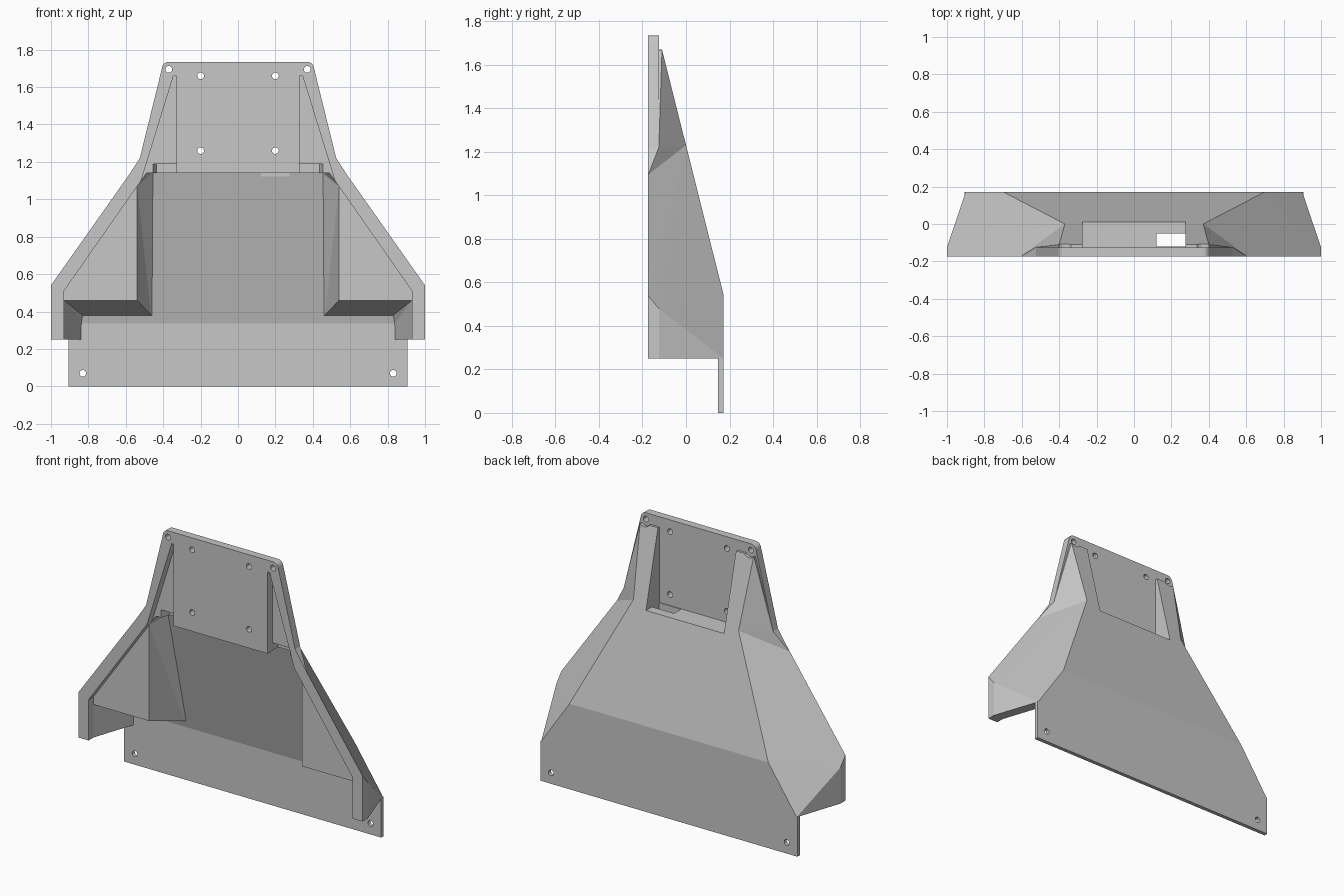
import bpy, bmesh, math
from mathutils import Matrix

cube = bpy.data.objects.get("Cube")
if cube:
    bpy.data.objects.remove(cube, do_unlink=True)

GREY = (0.57, 0.57, 0.57, 1)
mat = bpy.data.materials.new("light_grey_plastic")
mat.use_nodes = True
mat.diffuse_color = GREY
mat.node_tree.nodes["Principled BSDF"].inputs["Base Color"].default_value = GREY

FRONT, REAR = -0.175, 0.172   # depth limits
PLATE = -0.125                # rear of the front plate
WALL = 0.147                  # inner face of the vertical rear wall
BEVEL = -0.052                # depth where the inner bevels end
SHELF = 1.14                  # underside of the shelf


def add(name, bm):
    bmesh.ops.recalc_face_normals(bm, faces=bm.faces)
    mesh = bpy.data.meshes.new(name)
    bm.to_mesh(mesh)
    bm.free()
    mesh.materials.append(mat)
    ob = bpy.data.objects.new(name, mesh)
    bpy.context.scene.collection.objects.link(ob)
    return ob


def hull(name, points, sides=(1, -1)):
    """Convex solid; by default symmetric about x = 0."""
    bm = bmesh.new()
    for x, y, z in points:
        for s in sides:
            bm.verts.new((x * s, y, z))
    res = bmesh.ops.convex_hull(bm, input=bm.verts)
    junk = {v for v in res["geom_interior"] + res["geom_unused"]
            if isinstance(v, bmesh.types.BMVert)}
    bmesh.ops.delete(bm, geom=list(junk), context="VERTS")
    bmesh.ops.dissolve_limit(bm, angle_limit=0.01, verts=bm.verts, edges=bm.edges)
    return add(name, bm)


def box(name, x0, x1, y0, y1, z0, z1):
    return hull(name, [(x, y, z) for x in (x0, x1) for y in (y0, y1)
                       for z in (z0, z1)], sides=(1,))


def rod(x, z, r, y0, y1):
    """Cylinder along y."""
    bm = bmesh.new()
    bmesh.ops.create_cone(bm, cap_ends=True, segments=20, radius1=r, radius2=r,
                          depth=y1 - y0,
                          matrix=Matrix.Translation((x, (y0 + y1) / 2, z))
                          @ Matrix.Rotation(math.pi / 2, 4, "X"))
    return add("hole_cutter", bm)


def combine(target, tool, op="DIFFERENCE"):
    mod = target.modifiers.new("bool", "BOOLEAN")
    mod.operation, mod.solver, mod.object = op, "EXACT", tool
    bpy.context.view_layer.update()
    deps = bpy.context.evaluated_depsgraph_get()
    mesh = bpy.data.meshes.new_from_object(target.evaluated_get(deps))
    target.modifiers.clear()
    target.data = mesh
    bpy.data.objects.remove(tool, do_unlink=True)


def slope(z):
    """Depth of the sloping rear face at height z."""
    return (1.23 - z) / 3.99


def inner(z):
    """Depth of the inside of the sloping wall."""
    return slope(z) - .077


# Flared lower body
housing = hull("housing", [
    (1, FRONT, .25), (1, PLATE, .25), (1, FRONT, .54), (1, PLATE, .48),
    (.9, REAR, .25), (.7, REAR, .545), (.37, 0, 1.23), (.52, FRONT, 1.22)])

# Shoulder joining the flanks to the upper body
combine(housing, hull("shoulder", [
    (.61, FRONT, 1.09), (.525, FRONT, 1.22), (.525, PLATE, 1.22),
    (.37, 0, 1.23), (.3, FRONT, 1.1), (.3, 0, 1.1)]), "UNION")

# Tapered upper body behind the plate
combine(housing, hull("upper_body", [
    (.3, slope(1.1), 1.1), (.37, 0, 1.23), (.525, PLATE, 1.22),
    (.525, -.15, 1.22), (.40, PLATE, 1.67), (.40, slope(1.67), 1.67),
    (.3, -.15, 1.67)]), "UNION")

# Front plate with rounded top corners
outline = [(.5, 1.15), (.525, 1.22)]
for i in range(7):
    a = math.radians(10 + 80 * i / 6)
    outline.append((.37 + .036 * math.cos(a), 1.699 + .036 * math.sin(a)))
combine(housing, hull("plate", [(x, y, z) for x, z in outline
                                for y in (FRONT, PLATE)]), "UNION")

# Shallow recess inside the rim, leaving the central panel
combine(housing, hull("recess", [(x, y, z) for y in (-.3, PLATE) for x, z in
                                 ((.93, .1), (.93, .51), (.49, SHELF))]))
for s in (1, -1):
    combine(housing, hull("upper_recess", [
        (x, y, z) for y in (-.3, PLATE) for x, z in
        ((.33, 1.1), (.518, 1.1), (.455, 1.19), (.345, 1.66), (.33, 1.66))],
        sides=(s,)))

# Central channel, bevelled at the front of its side walls
combine(housing, hull("channel", [
    (.54, PLATE, .1), (.54, PLATE, 1.07), (.49, PLATE, SHELF),
    (.46, BEVEL, .1), (.46, BEVEL, 1.09), (.455, inner(SHELF), SHELF),
    (.46, WALL, .1), (.46, WALL, .336), (.455, inner(1.1), 1.1)]))
for s in (1, -1):
    combine(housing, hull("channel_corner", [
        (x, y, z) for z in (1.1, 1.19) for x, y in
        ((.33, PLATE), (.455, PLATE), (.435, inner(1.19)), (.33, inner(1.19)))],
        sides=(s,)))

# Wide opening along the bottom
combine(housing, hull("bottom_opening", [
    (.93, PLATE, .1), (.93, PLATE, .46), (.906, BEVEL, .38),
    (.83, inner(.38), .38), (.838, WALL, .336), (.84, WALL, .1)]))

# Rear window between the towers, and cable slot through its shelf
combine(housing, box("window", -.275, .275, PLATE, .4, 1.19, 2))
combine(housing, box("cable_slot", .12, .275, -.12, -.05, 1.05, 1.3))

# Screw holes in the plate, with clearance behind the corner ones
for s in (1, -1):
    for x, z in ((.2, 1.66), (.2, 1.26), (.37, 1.695)):
        combine(housing, rod(s * x, z, .018, -.3, -.1))
    combine(housing, rod(s * .37, 1.695, .042, PLATE, .1))

# Mounting flange
flange = box("mounting_flange", -.905, .905, WALL, REAR, 0, .25)
for s in (1, -1):
    combine(flange, rod(s * .83, .07, .018, 0, .3))

for ob in (housing, flange):
    ob.data.polygons.foreach_set("use_smooth", [False] * len(ob.data.polygons))
